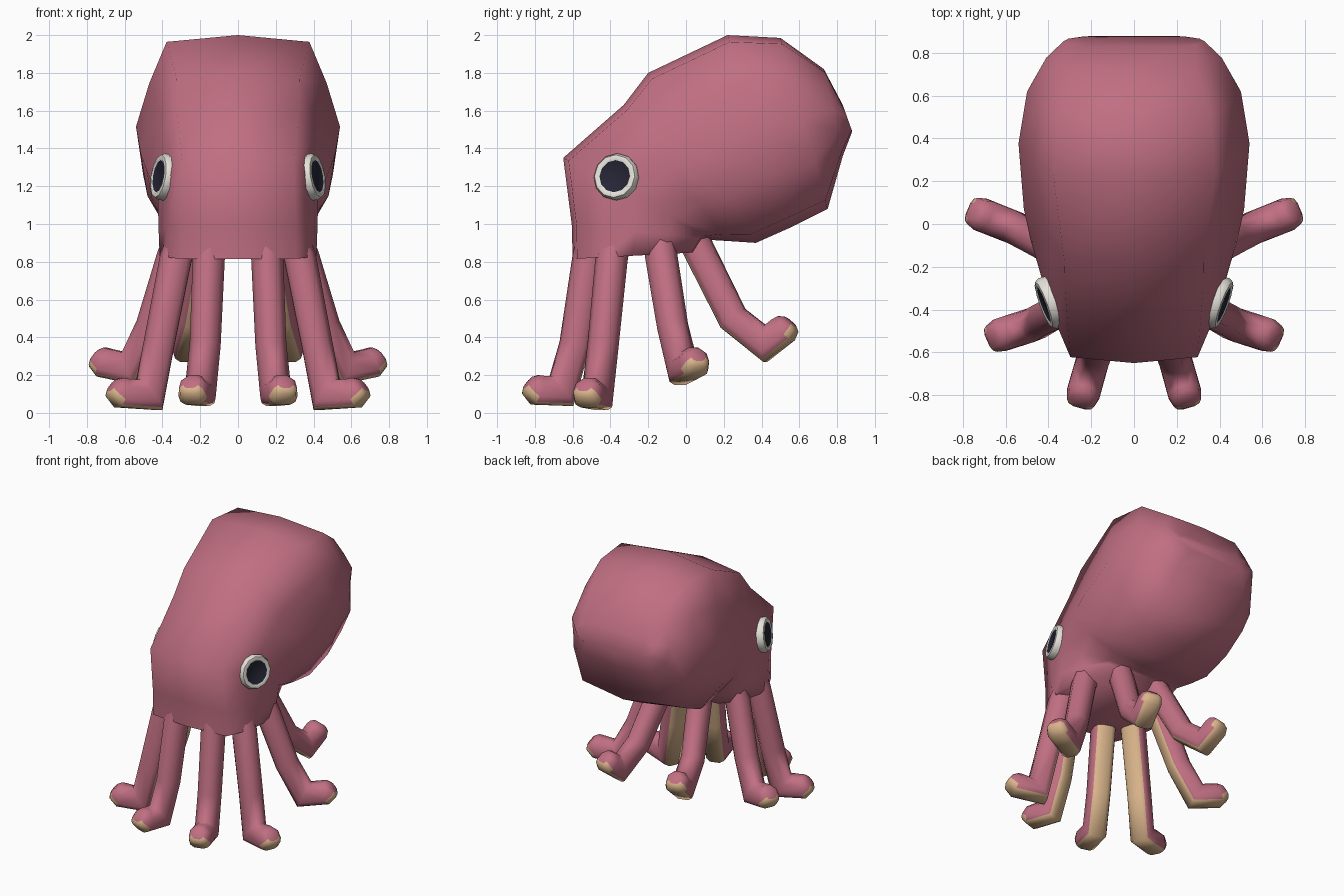
import bpy, bmesh, math
from mathutils import Vector

if "Cube" in bpy.data.objects:
    bpy.data.objects.remove(bpy.data.objects["Cube"])


def material(name, rgb):
    m = bpy.data.materials.new(name)
    m.diffuse_color = (*rgb, 1)
    m.use_nodes = True
    m.node_tree.nodes["Principled BSDF"].inputs["Base Color"].default_value = m.diffuse_color
    return m


PINK = material("rose_skin", (0.53, 0.16, 0.225))
TAN = material("sand_underside", (0.70, 0.46, 0.26))
WHITE = material("eye_white", (0.78, 0.76, 0.69))
DARK = material("eye_dark", (0.018, 0.018, 0.035))


def loft(name, rings, mats, rule, mirror=False, angle=85):
    """Skin a list of equal-sized point rings; rule(ring, side) gives the material slot."""
    bm = bmesh.new()
    loops = [[bm.verts.new(p) for p in ring] for ring in rings]
    n = len(rings[0])
    for i in range(len(loops) - 1):
        for j in range(n):
            k = (j + 1) % n
            f = bm.faces.new((loops[i][j], loops[i][k], loops[i + 1][k], loops[i + 1][j]))
            f.material_index = rule(i, j)
    bm.faces.new(loops[0][::-1]).material_index = rule(0, -1)
    bm.faces.new(loops[-1]).material_index = rule(len(loops) - 1, -1)
    bmesh.ops.recalc_face_normals(bm, faces=bm.faces)
    mesh = bpy.data.meshes.new(name)
    bm.to_mesh(mesh)
    bm.free()
    obj = bpy.data.objects.new(name, mesh)
    bpy.context.collection.objects.link(obj)
    for m in mats:
        mesh.materials.append(m)
    bpy.ops.object.select_all(action='DESELECT')
    obj.select_set(True)
    bpy.context.view_layer.objects.active = obj
    bpy.ops.object.shade_smooth_by_angle(angle=math.radians(angle))
    if mirror:
        obj.modifiers.new("mirror", 'MIRROR').use_mirror_merge = False
    return obj


# Head and mantle: (front y, front z, back y, back z, half width, narrowing of the upper side)
SECTIONS = [
    (-0.60, 0.815, 0.06, 0.85, 0.415, 1.06),
    (-0.605, 1.00, 0.11, 0.92, 0.42, 1.04),
    (-0.65, 1.35, 0.14, 0.915, 0.425, 1.0),
    (-0.33, 1.63, 0.22, 0.91, 0.485, 0.95),
    (-0.20, 1.80, 0.37, 0.90, 0.515, 0.90),
    (0.22, 2.00, 0.55, 0.98, 0.54, 1.0),
    (0.50, 1.985, 0.75, 1.08, 0.50, 1.02),
    (0.73, 1.82, 0.83, 1.36, 0.41, 1.0),
    (0.83, 1.63, 0.88, 1.49, 0.33, 1.0),
]
HALF = [(0, 1), (0.70, 0.93), (0.87, 0.5), (1, 0.05), (0.93, -0.45), (0.70, -0.9), (0, -1)]
OUTLINE = HALF + [(-u, v) for u, v in HALF[-2:0:-1]]
rings = []
for fy, fz, by, bz, w, narrow in SECTIONS:
    mid = Vector((0, (fy + by) / 2, (fz + bz) / 2))
    up = Vector((0, fy, fz)) - mid
    rings.append([mid + up * v + Vector((u * w * (narrow if v > 0.1 else 1), 0, 0))
                  for u, v in OUTLINE])
loft("head_and_mantle", rings, [PINK], lambda i, j: 0)

# Arms: rounded tubes with a broad, nearly flat sandy underside
ARM_HALF = [(0.92, 0.38), (0.38, 0.92), (-0.40, 0.94), (-0.74, 0.78), (-0.92, 0.42)]
ARM_SECTION = ARM_HALF + [(c, -s) for c, s in ARM_HALF[::-1]]


def arm(name, path, radii):
    pts = [Vector(p) for p in path]
    # extra small ring rounds off the tip
    pts.append(pts[-1] + (pts[-1] - pts[-2]).normalized() * 0.018)
    radii = radii + [radii[-1] * 0.6]
    out = pts[-1] - pts[0]
    out.z = 0
    out.normalize()
    side = out.cross(Vector((0, 0, 1)))
    rings = []
    for i, p in enumerate(pts):
        a = (p - pts[max(i - 1, 0)]).normalized()
        b = (pts[min(i + 1, len(pts) - 1)] - p).normalized()
        t = (a + b).normalized()
        top = (out * -t.z + Vector((0, 0, t.dot(out)))).normalized()
        miter = 1 / max(0.75, t.dot(b if b.length else a))
        rings.append([p + top * c * radii[i] * miter + side * s * radii[i]
                      for c, s in ARM_SECTION])
    # the sandy colour wraps further round at the curled tip
    loft(name, rings, [PINK, TAN],
         lambda i, j: 1 if j in (3, 4, 5) or (i >= 4 and j in (2, 6)) else 0, True)


RADII = [0.08, 0.085, 0.082, 0.083, 0.084, 0.07]
arm("front_arm", [(0.14, -0.46, 1.05), (0.155, -0.515, 0.84), (0.175, -0.59, 0.36),
                  (0.20, -0.66, 0.115), (0.235, -0.785, 0.12), (0.245, -0.82, 0.15)], RADII)
arm("front_side_arm", [(0.24, -0.35, 1.05), (0.33, -0.395, 0.82), (0.42, -0.44, 0.36),
                       (0.47, -0.47, 0.095), (0.615, -0.515, 0.105), (0.65, -0.53, 0.135)], RADII)
arm("back_side_arm", [(0.25, -0.15, 1.05), (0.345, -0.13, 0.83), (0.46, -0.07, 0.46),
                      (0.565, -0.015, 0.235), (0.705, 0.04, 0.265), (0.74, 0.055, 0.295)], RADII)
arm("back_arm", [(0.14, -0.04, 1.05), (0.16, 0.06, 0.88), (0.23, 0.25, 0.50),
                 (0.27, 0.42, 0.365), (0.29, 0.515, 0.44), (0.295, 0.54, 0.47)], RADII)

# Eyes: rounded white rim around a flat dark disc
centre = Vector((0.401, -0.37, 1.25))
normal = Vector((0.92, -0.34, 0.15)).normalized()
across = Vector((0, 0, 1)).cross(normal).normalized()
upward = normal.cross(across)
PROFILE = [(0.118, -0.08), (0.125, 0.003), (0.114, 0.023), (0.094, 0.027), (0.086, 0.021)]
rings = [[centre + normal * h
          + (across * math.cos(math.tau * k / 12) + upward * math.sin(math.tau * k / 12)) * r
          for k in range(12)] for r, h in PROFILE]
loft("eye", rings, [WHITE, DARK], lambda i, j: 1 if (i, j) == (len(PROFILE) - 1, -1) else 0,
     True, 50)
